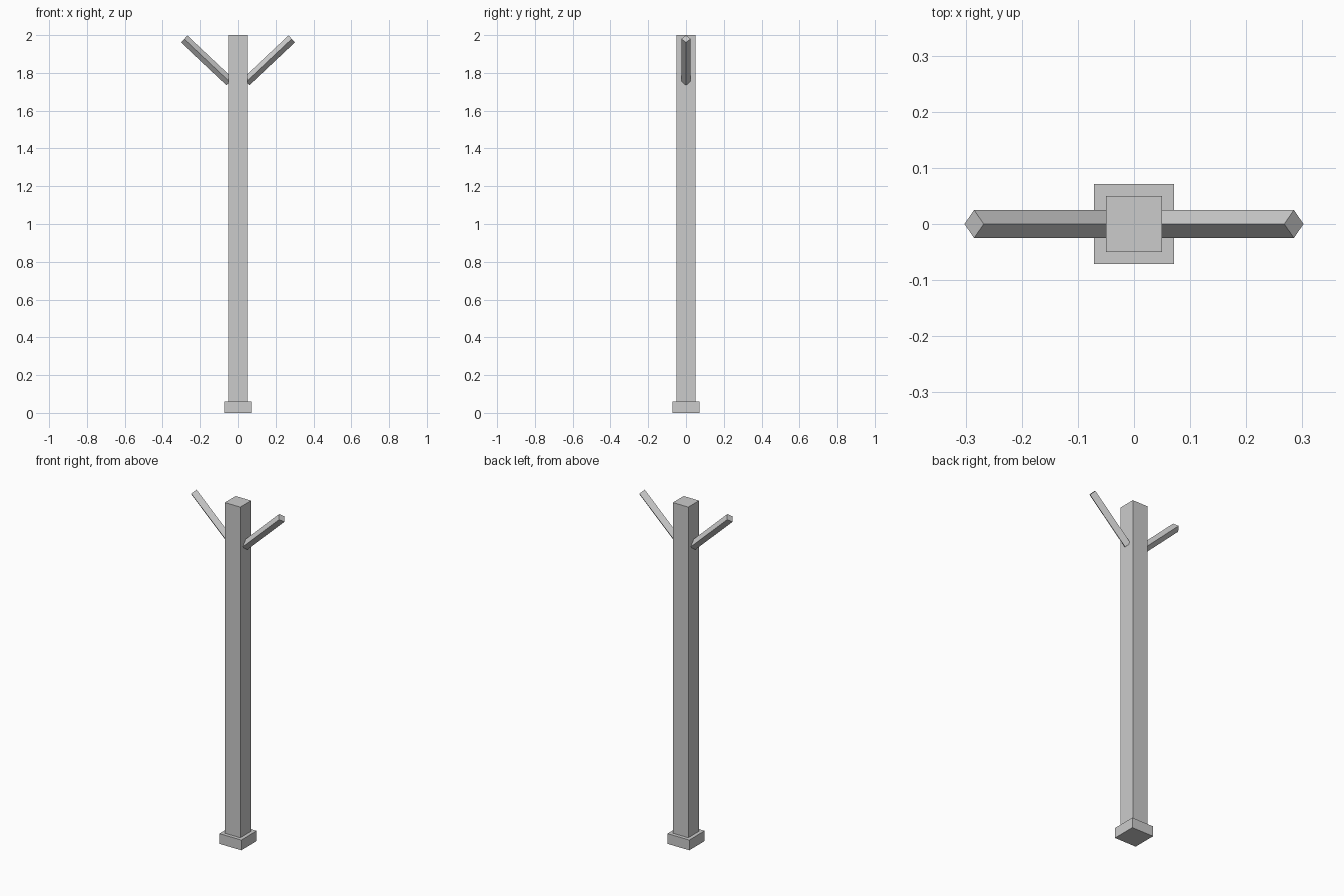
import bpy
from mathutils import Vector

if "Cube" in bpy.data.objects:
    bpy.data.objects.remove(bpy.data.objects["Cube"])


def box(name, width, z0, z1):
    bpy.ops.mesh.primitive_cube_add(size=1, location=(0, 0, (z0 + z1) / 2))
    ob = bpy.context.object
    ob.name = name
    ob.scale = (width, width, z1 - z0)


def rod(name, start, end, radius):
    a, b = Vector(start), Vector(end)
    bpy.ops.mesh.primitive_cylinder_add(vertices=4, radius=radius, depth=(b - a).length,
                                        location=(a + b) / 2)
    ob = bpy.context.object
    ob.name = name
    # tilt about y only, so a corner edge stays on top
    ob.rotation_euler = (0, Vector((0, 0, 1)).angle(b - a) * (1 if b.x > a.x else -1), 0)


# Square post and its foot
box("post", 0.10, 0.0, 2.0)
box("base", 0.142, 0.0, 0.06)

# Diamond-section arms, one on each side
for side, label in ((-1, "left"), (1, "right")):
    rod(label + "_arm", (side * 0.044, 0, 1.753), (side * 0.285, 0, 1.98), 0.025)
